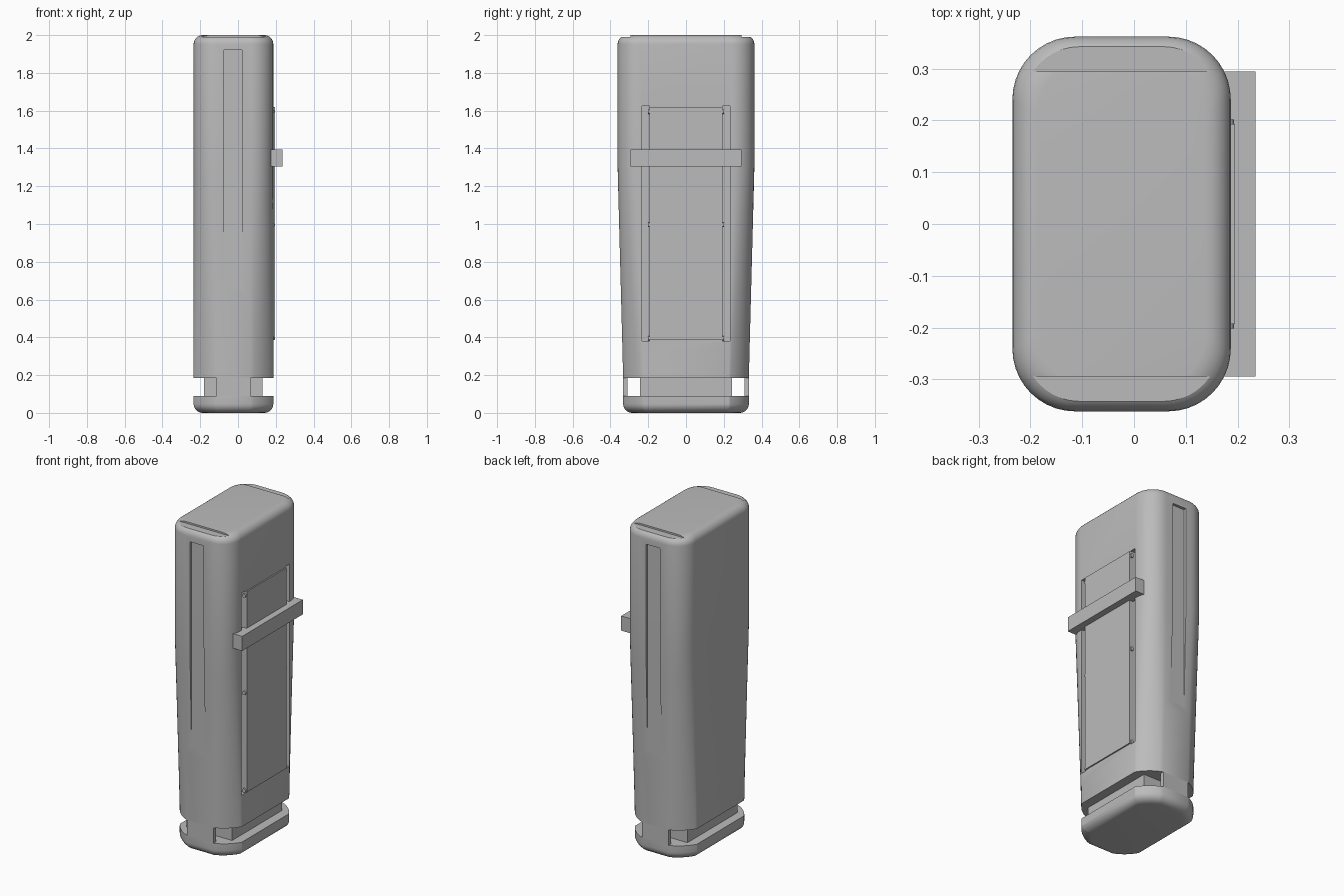
import bpy, bmesh
from math import sin, cos, pi, asin, radians

cube = bpy.data.objects.get("Cube")
if cube:
    bpy.data.objects.remove(cube, do_unlink=True)

GREY = (0.5, 0.5, 0.5, 1)
mat = bpy.data.materials.new("plain grey")
mat.use_nodes = True
mat.diffuse_color = GREY
mat.node_tree.nodes["Principled BSDF"].inputs["Base Color"].default_value = GREY

CX, HX = -0.024, 0.211      # centre and half width of the casing
STEPS = 10                  # segments per rounded corner


def add_object(name, bm):
    bmesh.ops.recalc_face_normals(bm, faces=bm.faces)
    mesh = bpy.data.meshes.new(name)
    bm.to_mesh(mesh)
    bm.free()
    mesh.materials.append(mat)
    ob = bpy.data.objects.new(name, mesh)
    bpy.context.collection.objects.link(ob)
    return ob


def box(name, lo, hi):
    bm = bmesh.new()
    bmesh.ops.create_cube(bm, size=1)
    for v in bm.verts:
        v.co = [(a + b) / 2 + c * (b - a) for a, b, c in zip(lo, hi, v.co)]
    return add_object(name, bm)


def corner(z):
    """Quarter outline: rounded rectangle high up, arched end low down."""
    t = min(1, max(0, (1.3 - z) / 1.1))
    r, hy = 0.121, 0.362
    sag, low_y = 0.12, 0.35
    big = (HX ** 2 + sag ** 2) / (2 * sag)
    span = asin(HX / big)
    pts = []
    for i in range(STEPS + 1):
        a = pi / 2 * i / STEPS
        top = (HX - r + r * cos(a), hy - r + r * sin(a))
        b = asin(top[0] / big)
        low = (top[0], low_y - big + big * cos(min(b, span)))
        pts.append([p + (q - p) * t for p, q in zip(top, low)])
    return pts


def outline(z, inset=0):
    q = corner(z)
    sx, sy = 1 - inset / HX, 1 - inset / q[-1][1]
    q = [(x * sx, y * sy) for x, y in q]
    ring = q + [(-x, y) for x, y in reversed(q)]
    ring += [(-x, -y) for x, y in q] + [(x, -y) for x, y in reversed(q)]
    return [(CX + x, y) for x, y in ring]


def loft(name, rows):
    bm = bmesh.new()
    rings = [[bm.verts.new((x, y, z)) for x, y in outline(z, d)] for z, d in rows]
    for a, b in zip(rings, rings[1:]):
        for i in range(len(a)):
            j = (i + 1) % len(a)
            bm.faces.new((a[i], a[j], b[j], b[i]))
    bm.faces.new(rings[0])
    bm.faces.new(rings[-1])
    return add_object(name, bm)


def cut(target, cutter):
    mod = target.modifiers.new("cut", "BOOLEAN")
    mod.operation = "DIFFERENCE"
    mod.solver = "EXACT"
    mod.object = cutter
    bpy.context.view_layer.objects.active = target
    bpy.ops.object.modifier_apply(modifier=mod.name)
    bpy.data.objects.remove(cutter, do_unlink=True)


def smooth(ob):
    bpy.ops.object.select_all(action="DESELECT")
    ob.select_set(True)
    bpy.context.view_layer.objects.active = ob
    bpy.ops.object.shade_smooth_by_angle(angle=radians(29))


# Rounded edge profile: (distance from the end plane, inset)
R = 0.048
edge = [(R * (1 - sin(a)), R * (1 - cos(a))) for a in [pi / 2 * i / 6 for i in range(7)]]

# Tapered casing
rows = [(0.185 + (1.3 - 0.185) * i / 8, 0) for i in range(9)]
casing = loft("casing", rows + [(2 - h, d) for h, d in edge])

for s in (-1, 1):
    # stepped ends of the top
    ys = sorted((s * 0.295, s * 0.5))
    cut(casing, box("step_cutter", (-0.5, ys[0], 1.99), (0.5, ys[1], 2.1)))
    # long shallow channel in the front and back
    ys = sorted((s * 0.345, s * 0.5))
    cut(casing, box("channel_cutter", (-0.075, ys[0], 0.1), (0.02, ys[1], 1.92)))
    # slots along both sides of the door
    ys = sorted((s * 0.193, s * 0.232))
    cut(casing, box("slot_cutter", (0.155, ys[0], 0.38), (0.3, ys[1], 1.625)))
smooth(casing)

# Foot with rounded lower edge
foot = loft("foot", [(h, d) for h, d in reversed(edge)] + [(0.09, 0)])
smooth(foot)

# Neck block between casing and foot
box("neck", (-0.18, -0.243, 0.08), (0.13, 0.243, 0.195))

# Thin curved straps that bridge the gap at the front and back
for s, name in ((-1, "front_strap"), (1, "back_strap")):
    arc = [(x, y) for x, y in outline(0.14) if abs(x - CX) < 0.1 and y > 0]
    arc += [(arc[-1][0], 0.31), (arc[0][0], 0.31)]
    bm = bmesh.new()
    face = bm.faces.new([bm.verts.new((x, s * y, 0.085)) for x, y in arc])
    new = bmesh.ops.extrude_face_region(bm, geom=[face])["geom"]
    bmesh.ops.translate(bm, vec=(0, 0, 0.105),
                        verts=[v for v in new if isinstance(v, bmesh.types.BMVert)])
    smooth(add_object(name, bm))

# Side door, its pins and the cross bar
box("door", (0.15, -0.193, 0.385), (0.195, 0.193, 1.62))
for s in (-1, 1):
    for z in (1.595, 0.995, 0.395):
        bm = bmesh.new()
        bmesh.ops.create_cone(bm, cap_ends=True, segments=16, radius1=0.012,
                              radius2=0.012, depth=0.02)
        for v in bm.verts:
            x, y, h = v.co
            v.co = (0.181 + x, s * 0.192 + h, z + y)
        smooth(add_object("door_pin", bm))
box("cross_bar", (0.17, -0.295, 1.305), (0.235, 0.295, 1.395))
